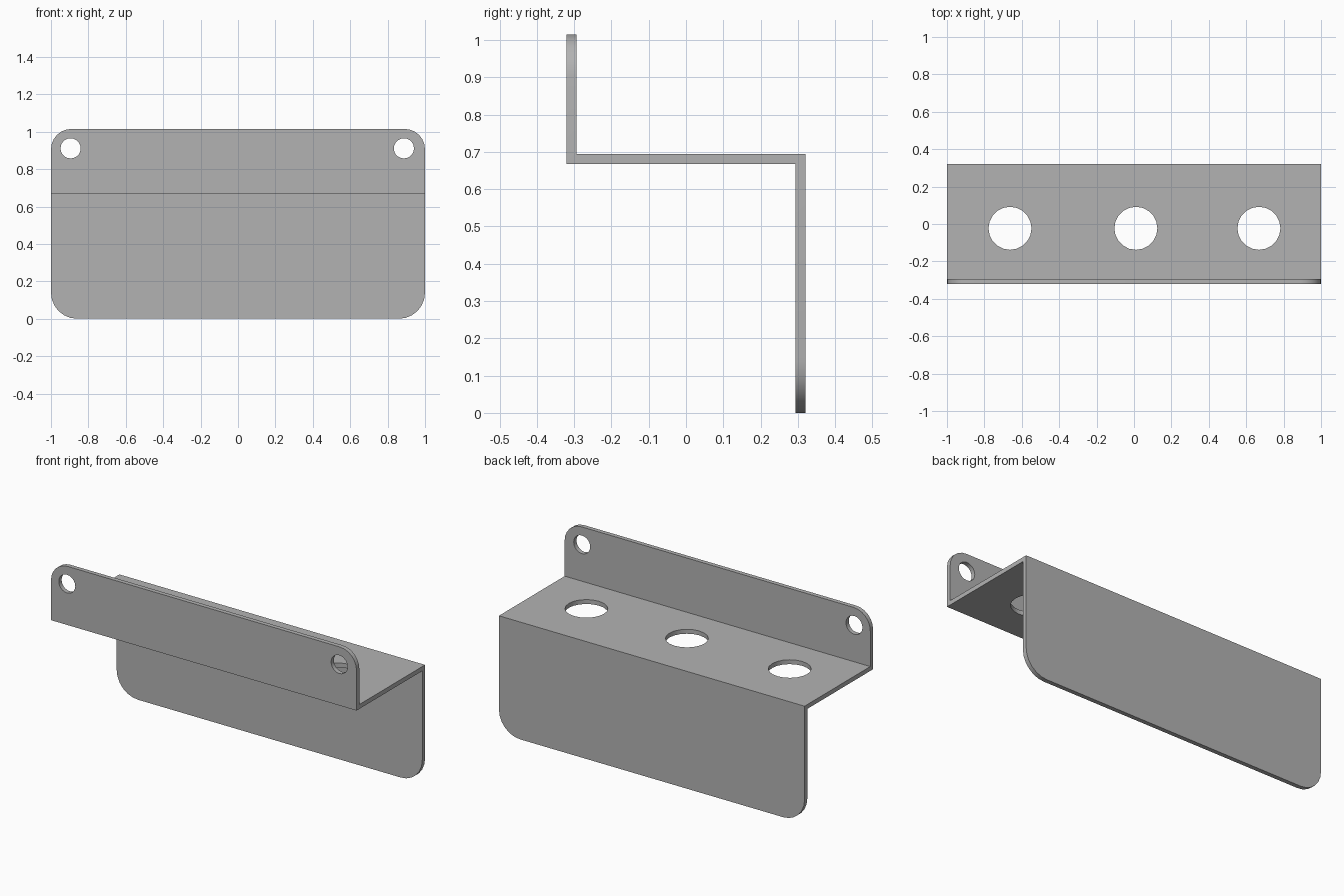
import bpy, bmesh, math
from mathutils import Matrix, Vector

cube = bpy.data.objects.get("Cube")
if cube:
    bpy.data.objects.remove(cube, do_unlink=True)

HALF_Y, SHEET, TOP, SHELF = 0.32, 0.026, 1.015, 0.694

# Plain grey sheet metal
metal = bpy.data.materials.new("grey_metal")
metal.use_nodes = True
grey = (0.45, 0.45, 0.45, 1)
metal.diffuse_color = grey
metal.node_tree.nodes["Principled BSDF"].inputs["Base Color"].default_value = grey


def make_object(name, bm):
    bmesh.ops.recalc_face_normals(bm, faces=bm.faces)
    mesh = bpy.data.meshes.new(name)
    bm.to_mesh(mesh)
    bm.free()
    mesh.materials.append(metal)
    obj = bpy.data.objects.new(name, mesh)
    bpy.context.collection.objects.link(obj)
    return obj


def round_corners(bm, z, radius):
    edges = [e for e in bm.edges
             if all(abs(v.co.z - z) < 1e-4 for v in e.verts)
             and abs(e.verts[0].co.x - e.verts[1].co.x) < 1e-4]
    bmesh.ops.bevel(bm, geom=edges, offset=radius, segments=6,
                    profile=0.5, affect='EDGES')


# Folded Z-shaped sheet, extruded across the width
profile = [(-HALF_Y, TOP), (-HALF_Y, SHELF - SHEET),
           (HALF_Y - SHEET, SHELF - SHEET), (HALF_Y - SHEET, 0),
           (HALF_Y, 0), (HALF_Y, SHELF),
           (SHEET - HALF_Y, SHELF), (SHEET - HALF_Y, TOP)]
bm = bmesh.new()
section = bm.faces.new([bm.verts.new((-1, y, z)) for y, z in profile])
swept = bmesh.ops.extrude_face_region(bm, geom=[section], use_keep_orig=True)
bmesh.ops.translate(bm, vec=(2, 0, 0),
                    verts=[g for g in swept["geom"] if isinstance(g, bmesh.types.BMVert)])
round_corners(bm, TOP, 0.11)
round_corners(bm, 0, 0.14)
bracket = make_object("bracket", bm)

# Cutters: three shelf holes and two mounting holes
holes = bmesh.new()


def add_hole(centre, radius, turn):
    bmesh.ops.create_cone(holes, cap_ends=True, segments=20, radius1=radius,
                          radius2=radius, depth=0.2,
                          matrix=Matrix.Translation(Vector(centre)) @ turn)


for x in (-0.663, 0.01, 0.668):
    add_hole((x, -0.023, SHELF), 0.115, Matrix())
for x in (-0.895, 0.887):
    add_hole((x, -HALF_Y, 0.911), 0.054, Matrix.Rotation(math.pi / 2, 4, 'X'))
cutter = make_object("hole_cutter", holes)
cutter.hide_render = True

# Punch the holes
punch = bracket.modifiers.new("holes", 'BOOLEAN')
punch.operation = 'DIFFERENCE'
punch.solver = 'EXACT'
punch.object = cutter
bpy.context.view_layer.objects.active = bracket
bracket.select_set(True)
bpy.ops.object.modifier_apply(modifier=punch.name)
bpy.data.objects.remove(cutter, do_unlink=True)
bpy.ops.object.shade_smooth_by_angle(angle=math.radians(30))
